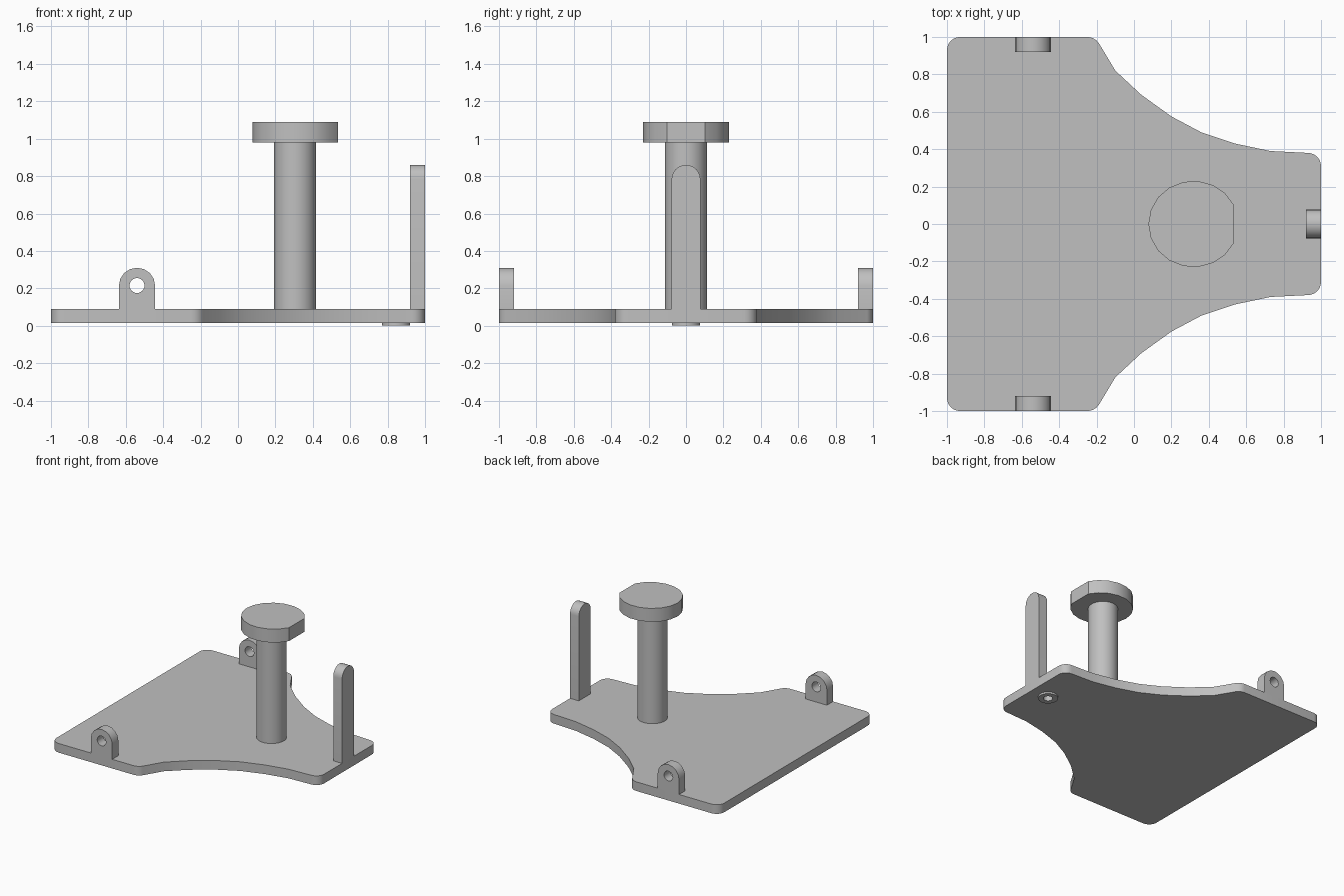
import bpy, bmesh
from math import cos, sin, pi, radians
from mathutils import Vector

cube = bpy.data.objects.get("Cube")
if cube:
    bpy.data.objects.remove(cube)

grey = bpy.data.materials.new("plain grey")
grey.use_nodes = True
grey.diffuse_color = (0.527, 0.527, 0.527, 1)
grey.node_tree.nodes["Principled BSDF"].inputs["Base Color"].default_value = grey.diffuse_color


def arc(cx, cy, r, start, end, steps):
    """Points along a circular arc, angles in degrees."""
    angles = [radians(start + (end - start) * i / steps) for i in range(steps + 1)]
    return [(cx + r * cos(a), cy + r * sin(a)) for a in angles]


def extrude(name, outline, low, high, place):
    """Extrude a 2D outline; place maps (u, v, depth) to x, y, z."""
    bm = bmesh.new()
    face = bm.faces.new([bm.verts.new(place(u, v, low)) for u, v in outline])
    moved = bmesh.ops.extrude_face_region(bm, geom=[face])["geom"]
    shift = Vector(place(0, 0, high)) - Vector(place(0, 0, low))
    bmesh.ops.translate(bm, vec=shift,
                        verts=[g for g in moved if isinstance(g, bmesh.types.BMVert)])
    bmesh.ops.recalc_face_normals(bm, faces=bm.faces)
    mesh = bpy.data.meshes.new(name)
    bm.to_mesh(mesh)
    bm.free()
    mesh.materials.append(grey)
    obj = bpy.data.objects.new(name, mesh)
    bpy.context.collection.objects.link(obj)
    return obj


def cut(obj, cutter):
    mod = obj.modifiers.new("hole", 'BOOLEAN')
    mod.operation = 'DIFFERENCE'
    mod.solver = 'EXACT'
    mod.object = cutter
    bpy.ops.object.select_all(action='DESELECT')
    bpy.context.view_layer.objects.active = obj
    obj.select_set(True)
    bpy.ops.object.modifier_apply(modifier=mod.name)


def upright(u, v, d):
    return (u, v, d)


def facing_y(u, v, d):
    return (u, d, v)


def facing_x(u, v, d):
    return (d, u, v)


def circle(cx, cy, r, n):
    return arc(cx, cy, r, 0, 360, n)[:-1]


# Base plate: rounded corners joined by a concave sweep, mirrored in y
half = arc(0.93, 0.31, 0.07, 0, 90, 6)
half += [(0.73, 0.39), (0.54, 0.43), (0.36, 0.49), (0.20, 0.575), (0.04, 0.69), (-0.10, 0.82)]
half += arc(-0.25, 0.925, 0.075, 35, 90, 4)
half += arc(-0.93, 0.93, 0.07, 90, 180, 6)
outline = half + [(x, -y) for x, y in reversed(half)]
plate = extrude("base_plate", outline, 0.015, 0.09, upright)

# Foot ring under the plate with a blind socket
foot = extrude("foot_ring", circle(0.845, 0, 0.075, 32), 0, 0.015, upright)
socket = extrude("socket_cutter", circle(0.845, 0, 0.035, 24), -0.05, 0.065, upright)
cut(plate, socket)
cut(foot, socket)

# Round column and its flat-sided cap
column = extrude("column", circle(0.305, 0, 0.1125, 40), 0.09, 0.98, upright)
rim = arc(0.318, 0, 0.241, 26, 334, 16)
cap = extrude("column_cap", [(x, y * 0.957) for x, y in rim], 0.98, 1.09, upright)

# Tall rounded upright at the narrow end
bar = [(-0.077, 0.09), (0.077, 0.09)] + arc(0, 0.783, 0.077, 0, 180, 12)
upright_bar = extrude("upright_bar", bar, 0.92, 1.0, facing_x)

# Pair of drilled lugs on the wide sides
lugs = []
cutters = [socket]
tab = [(-0.637, 0.09), (-0.443, 0.09)] + arc(-0.54, 0.213, 0.097, 0, 180, 8)
for name, low, high in (("right_lug", -1.0, -0.92), ("left_lug", 0.92, 1.0)):
    lug = extrude(name, tab, low, high, facing_y)
    drill = extrude("drill_cutter", circle(-0.54, 0.215, 0.04, 24), low - 0.1, high + 0.1, facing_y)
    cut(lug, drill)
    lugs.append(lug)
    cutters.append(drill)

for cutter in cutters:
    bpy.data.objects.remove(cutter)

# Smooth the curved walls, keep edges sharp
bpy.ops.object.select_all(action='DESELECT')
for obj in [plate, foot, column, cap, upright_bar] + lugs:
    obj.select_set(True)
    bpy.context.view_layer.objects.active = obj
bpy.ops.object.shade_smooth_by_angle(angle=radians(30))
